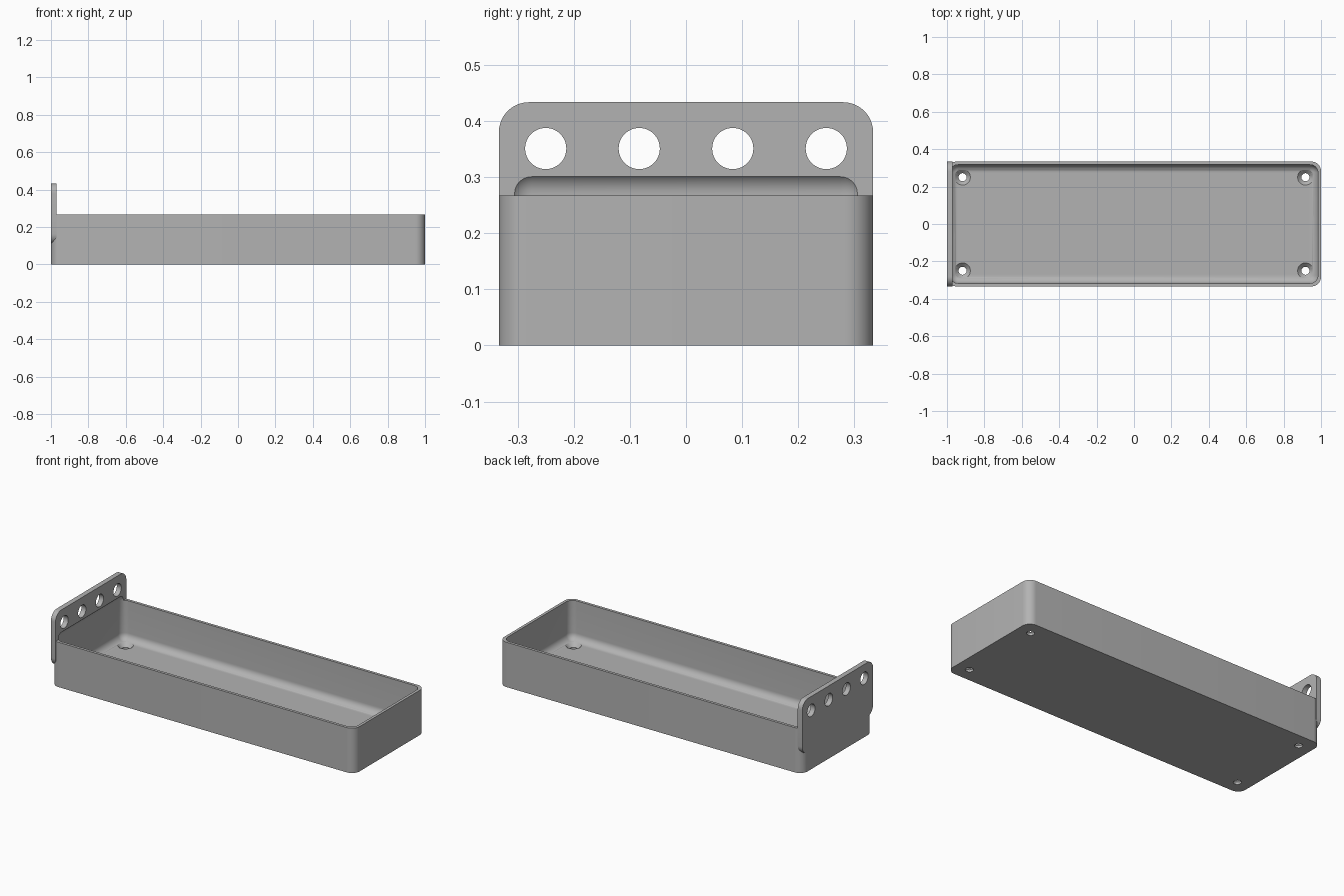
import bpy, bmesh, math
from mathutils import Matrix

if "Cube" in bpy.data.objects:
    bpy.data.objects.remove(bpy.data.objects["Cube"])

LENGTH, WIDTH, HEIGHT = 2.0, 0.667, 0.267
WALL, FLOOR = 0.0167, 0.0333
PLATE_THICK, PLATE_BOTTOM, PLATE_TOP = 0.03, 0.11, 0.4335

grey = bpy.data.materials.new("plain_grey")
grey.use_nodes = True
grey.diffuse_color = (0.45, 0.45, 0.45, 1)
grey.node_tree.nodes["Principled BSDF"].inputs["Base Color"].default_value = (0.45, 0.45, 0.45, 1)


def make_object(name, bm):
    mesh = bpy.data.meshes.new(name)
    bmesh.ops.recalc_face_normals(bm, faces=bm.faces)
    bm.to_mesh(mesh)
    bm.free()
    mesh.materials.append(grey)
    obj = bpy.data.objects.new(name, mesh)
    bpy.context.collection.objects.link(obj)
    return obj


def rounded_box(name, low, high, radius, axis=None):
    """Box rounded along the edges parallel to one axis, or along all edges."""
    bm = bmesh.new()
    bmesh.ops.create_cube(bm, size=1)
    for v in bm.verts:
        v.co = [(a + b) / 2 + c * (b - a) for a, b, c in zip(low, high, v.co)]
    edges = [e for e in bm.edges if axis is None
             or abs((e.verts[0].co - e.verts[1].co).normalized()[axis]) > 0.9]
    bmesh.ops.bevel(bm, geom=edges, offset=radius, segments=10,
                    profile=0.5, affect='EDGES', clamp_overlap=True)
    return make_object(name, bm)


def cone(name, centre, r_low, r_high, depth, turn=Matrix()):
    bm = bmesh.new()
    bmesh.ops.create_cone(bm, cap_ends=True, segments=48, radius1=r_low,
                          radius2=r_high, depth=depth,
                          matrix=Matrix.Translation(centre) @ turn)
    return make_object(name, bm)


def combine(target, tool, operation):
    mod = target.modifiers.new(operation.lower(), 'BOOLEAN')
    mod.operation = operation
    mod.solver = 'EXACT'
    mod.object = tool
    bpy.context.view_layer.objects.active = target
    bpy.ops.object.modifier_apply(modifier=mod.name)
    bpy.data.objects.remove(tool)


x, y = LENGTH / 2, WIDTH / 2

# Tray body with the upright mounting plate on its right end
tray = rounded_box("tray", (-x, -y, 0), (x, y, HEIGHT), 0.05, axis=2)
plate = rounded_box("mounting_plate", (-x, -y, PLATE_BOTTOM),
                    (-x + PLATE_THICK, y, PLATE_TOP), 0.0533, axis=0)
combine(tray, plate, 'UNION')

# Rounded cavity, which also scoops a shallow notch into the plate
cavity = rounded_box("cavity_cutter", (-x + WALL, -y + WALL, FLOOR),
                     (x - WALL, y - WALL, 0.312), 0.0417)
combine(tray, cavity, 'DIFFERENCE')

# Row of four holes through the plate
sideways = Matrix.Rotation(math.pi / 2, 4, 'Y')
for i in range(4):
    hole = cone("plate_hole_cutter", (-x, (i - 1.5) / 6, 0.351),
                0.0367, 0.0367, 0.2, sideways)
    combine(tray, hole, 'DIFFERENCE')

# Countersunk screw holes in the floor corners
for sx in (-1, 1):
    for sy in (-1, 1):
        px, py = sx * 0.9167, sy * 0.25
        hole = cone("screw_hole_cutter", (px, py, 0), 0.0215, 0.0215, 0.1)
        combine(tray, hole, 'DIFFERENCE')
        sink = cone("countersink_cutter", (px, py, FLOOR - 0.009),
                    0.0215, 0.0445, 0.023)
        combine(tray, sink, 'DIFFERENCE')

# Smooth fillets, crisp edges
bpy.ops.object.select_all(action='DESELECT')
tray.select_set(True)
bpy.context.view_layer.objects.active = tray
bpy.ops.object.shade_smooth_by_angle(angle=math.radians(30))
